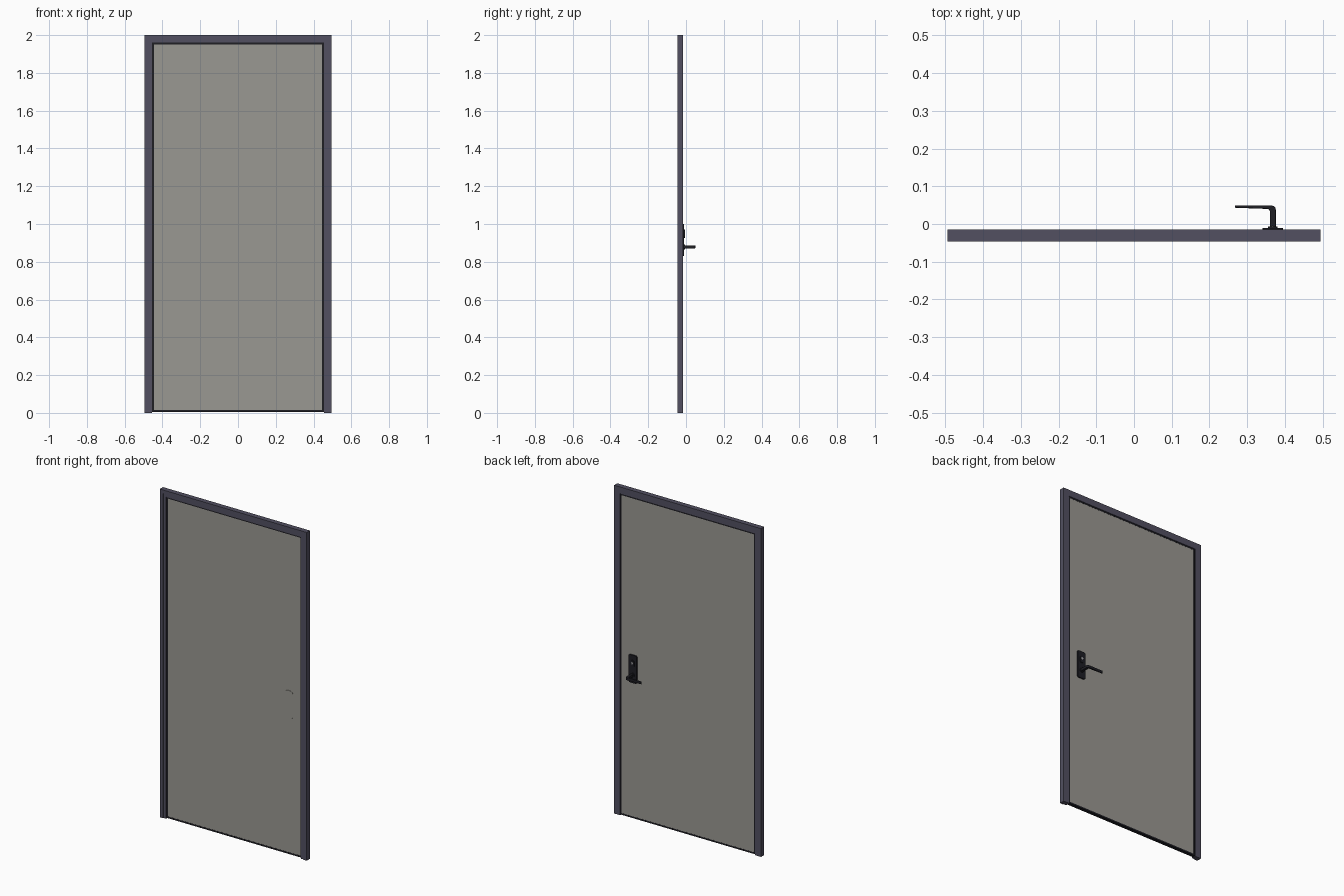
import bpy, bmesh, math
from mathutils import Vector

if "Cube" in bpy.data.objects:
    bpy.data.objects.remove(bpy.data.objects["Cube"])


def material(name, r, g, b):
    m = bpy.data.materials.new(name)
    lin = [((c / 255 + 0.055) / 1.055) ** 2.4 for c in (r, g, b)]
    m.diffuse_color = (*lin, 1)
    m.use_nodes = True
    m.node_tree.nodes["Principled BSDF"].inputs["Base Color"].default_value = m.diffuse_color
    return m


FRAME = material("frame_slate", 82, 80, 97)
PANEL = material("panel_warm_grey", 154, 152, 146)
BLACK = material("black_fittings", 30, 30, 36)
STEEL = material("lock_steel", 170, 170, 172)


def finish(bm, name, mat):
    bmesh.ops.recalc_face_normals(bm, faces=bm.faces)
    me = bpy.data.meshes.new(name)
    bm.to_mesh(me)
    bm.free()
    me.materials.append(mat)
    ob = bpy.data.objects.new(name, me)
    bpy.context.collection.objects.link(ob)
    return ob


def prism(name, points, vec, mat):
    """Extrude a flat polygon along a vector."""
    bm = bmesh.new()
    f = bm.faces.new([bm.verts.new(p) for p in points])
    r = bmesh.ops.extrude_face_region(bm, geom=[f], use_keep_orig=True)
    verts = [v for v in r["geom"] if isinstance(v, bmesh.types.BMVert)]
    bmesh.ops.translate(bm, verts=verts, vec=Vector(vec))
    return finish(bm, name, mat)


def plate(name, x, z, w, h, y0, y1, radius, mat, n=8):
    """Rounded rectangle standing in the xz plane."""
    pts = []
    for k, (sx, sz) in enumerate([(1, 1), (-1, 1), (-1, -1), (1, -1)]):
        cx, cz = x + sx * (w / 2 - radius), z + sz * (h / 2 - radius)
        for i in range(n + 1 if radius else 1):
            a = math.pi / 2 * (k + i / n)
            pts.append((cx + radius * math.cos(a), y0, cz + radius * math.sin(a)))
    return prism(name, pts, (0, y1 - y0, 0), mat)


def surround(name, profile, half, top, base, mat):
    """Sweep an (inset, y) profile up, across and down with mitred corners."""
    bm = bmesh.new()
    rings = []
    for i in range(4):
        s = -1 if i < 2 else 1
        rings.append([bm.verts.new((s * (half - u), y, base if i in (0, 3) else top - u))
                      for u, y in profile])
    n = len(profile)
    for a, b in zip(rings, rings[1:]):
        for j in range(n):
            k = (j + 1) % n
            bm.faces.new((a[j], a[k], b[k], b[j]))
    bm.faces.new(rings[0])
    bm.faces.new(rings[-1])
    return finish(bm, name, mat)


# Stepped door frame
surround("door_frame",
         [(0, -0.046), (0.022, -0.046), (0.022, -0.042), (0.040, -0.042),
          (0.040, -0.015), (0, -0.015)], 0.495, 2.0, 0.0, FRAME)

# Dark seal between frame and leaf
surround("door_seal", [(0, -0.037), (0.009, -0.037), (0.009, -0.0175), (0, -0.0175)],
         0.455, 1.96, 0.004, BLACK)

# Door leaf and bottom sweep
plate("door_leaf", 0, 0.982, 0.894, 1.94, -0.036, -0.018, 0, PANEL)
plate("bottom_sweep", 0, 0.009, 0.894, 0.010, -0.037, -0.0175, 0, BLACK)

# Blank cover on the front
plate("front_cover_plate", 0.369, 0.915, 0.055, 0.17, -0.038, -0.036, 0.02, PANEL)

# Back plate and lock on the rear
plate("handle_back_plate", 0.368, 0.915, 0.055, 0.17, -0.018, -0.011, 0.010, BLACK)
plate("lock_housing", 0.368, 0.948, 0.026, 0.044, -0.011, -0.006, 0.0129, BLACK)
plate("lock_core", 0.368, 0.953, 0.014, 0.014, -0.006, -0.005, 0.0069, STEEL)
plate("key_slot", 0.368, 0.953, 0.002, 0.008, -0.005, -0.0045, 0, BLACK)
plate("lever_collar", 0.368, 0.879, 0.026, 0.026, -0.011, -0.006, 0.0129, BLACK)

# Bent lever, drawn in plan and extruded upwards
plan = [(0.360, -0.012), (0.376, -0.012), (0.376, 0.038), (0.3745, 0.044),
        (0.371, 0.0475), (0.365, 0.049), (0.268, 0.049), (0.268, 0.043),
        (0.354, 0.040), (0.3585, 0.0385), (0.360, 0.035)]
lever = prism("lever_handle", [(x, y, 0.871) for x, y in plan], (0, 0, 0.016), BLACK)
bev = lever.modifiers.new("soft_edges", 'BEVEL')
bev.width = 0.0015
bev.segments = 2
